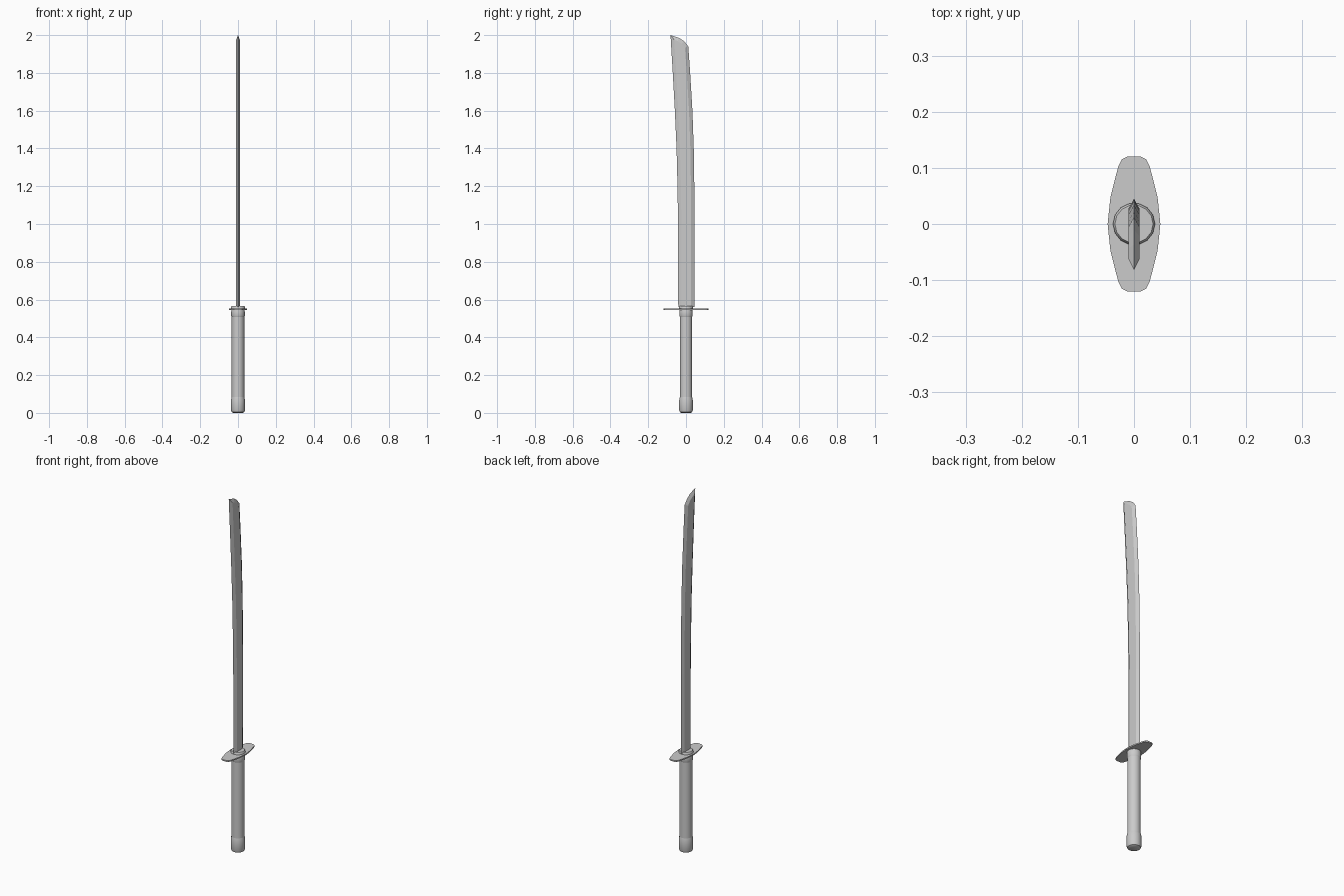
import bpy, bmesh, math
from mathutils import Vector

if "Cube" in bpy.data.objects:
    bpy.data.objects.remove(bpy.data.objects["Cube"])


def finish(name, bm, smooth=False):
    bmesh.ops.recalc_face_normals(bm, faces=bm.faces[:])
    me = bpy.data.meshes.new(name)
    bm.to_mesh(me)
    bm.free()
    ob = bpy.data.objects.new(name, me)
    bpy.context.collection.objects.link(ob)
    if smooth:
        bpy.ops.object.select_all(action='DESELECT')
        ob.select_set(True)
        bpy.context.view_layer.objects.active = ob
        bpy.ops.object.shade_smooth_by_angle(angle=math.radians(35))
    return ob


def lathe(name, profile, sides=14):
    """Turn (radius, z) pairs into a capped round solid."""
    bm = bmesh.new()
    rings = []
    for r, z in profile:
        rings.append([bm.verts.new((r * math.cos(i * math.tau / sides),
                                    r * math.sin(i * math.tau / sides), z))
                      for i in range(sides)])
    for a, b in zip(rings, rings[1:]):
        for i in range(sides):
            j = (i + 1) % sides
            bm.faces.new((a[i], a[j], b[j], b[i]))
    bm.faces.new(rings[0])
    bm.faces.new(rings[-1])
    return finish(name, bm, True)


def inset(points, d):
    """Mitred inward offset of a counter-clockwise outline."""
    out = []
    n = len(points)
    for i in range(n):
        p, q, r = (Vector(points[(i + k) % n]) for k in (-1, 0, 1))
        e1, e2 = (q - p).normalized(), (r - q).normalized()
        n1, n2 = Vector((-e1.y, e1.x)), Vector((-e2.y, e2.x))
        out.append(q + (n1 + n2) * d / (1 + n1.dot(n2)))
    return out


# Handle, from the pommel up to the collars
lathe("pommel", [(0.026, 0.0), (0.033, 0.004), (0.037, 0.014),
                 (0.037, 0.068), (0.033, 0.085)])
lathe("grip", [(0.0335, 0.08), (0.0335, 0.512)])
lathe("lower_collar", [(0.0335, 0.508), (0.036, 0.514), (0.036, 0.535), (0.034, 0.548)])
lathe("upper_collar", [(0.0375, 0.548), (0.0375, 0.56), (0.034, 0.565)])

# Guard plate: one quarter outline mirrored into all four
quarter = [(0.047, 0.0), (0.042, 0.048), (0.028, 0.103), (0.022, 0.115), (0.012, 0.12)]
half = quarter + [(-x, y) for x, y in reversed(quarter)]
outline = half + [(-x, -y) for x, y in half[1:-1]]
bm = bmesh.new()
face = bm.faces.new([bm.verts.new((x, y, 0.546)) for x, y in outline])
new = bmesh.ops.extrude_face_region(bm, geom=[face])["geom"]
bmesh.ops.translate(bm, vec=(0, 0, 0.007),
                    verts=[v for v in new if isinstance(v, bmesh.types.BMVert)])
finish("guard", bm)

# Blade: side outline (y, z) is the sharp rim, bevelled up to two flat cheeks
back = [(0.044, 0.56), (0.045, 1.0), (0.044, 1.2), (0.041, 1.4),
        (0.034, 1.6), (0.022, 1.8), (0.012, 1.94)]
tip = [(-0.01, 1.967), (-0.036, 1.985), (-0.082, 2.0)]
front = [(-0.070, 1.8), (-0.059, 1.6), (-0.050, 1.4),
         (-0.045, 1.2), (-0.042, 1.0), (-0.041, 0.56)]
rim_pts = back + tip + front
cheek_pts = inset(rim_pts, 0.018)
bm = bmesh.new()
rim = [bm.verts.new((0, y, z)) for y, z in rim_pts]
n = len(rim)
for side in (-1, 1):
    cheek = [bm.verts.new((side * 0.01, p.x, p.y)) for p in cheek_pts]
    # keep the base square where it enters the collar
    for i in (0, n - 1):
        cheek[i].co.z = 0.56
    for i in range(n):
        j = (i + 1) % n
        bm.faces.new((rim[i], rim[j], cheek[j], cheek[i]))
    bm.faces.new(cheek)
finish("blade", bm)
